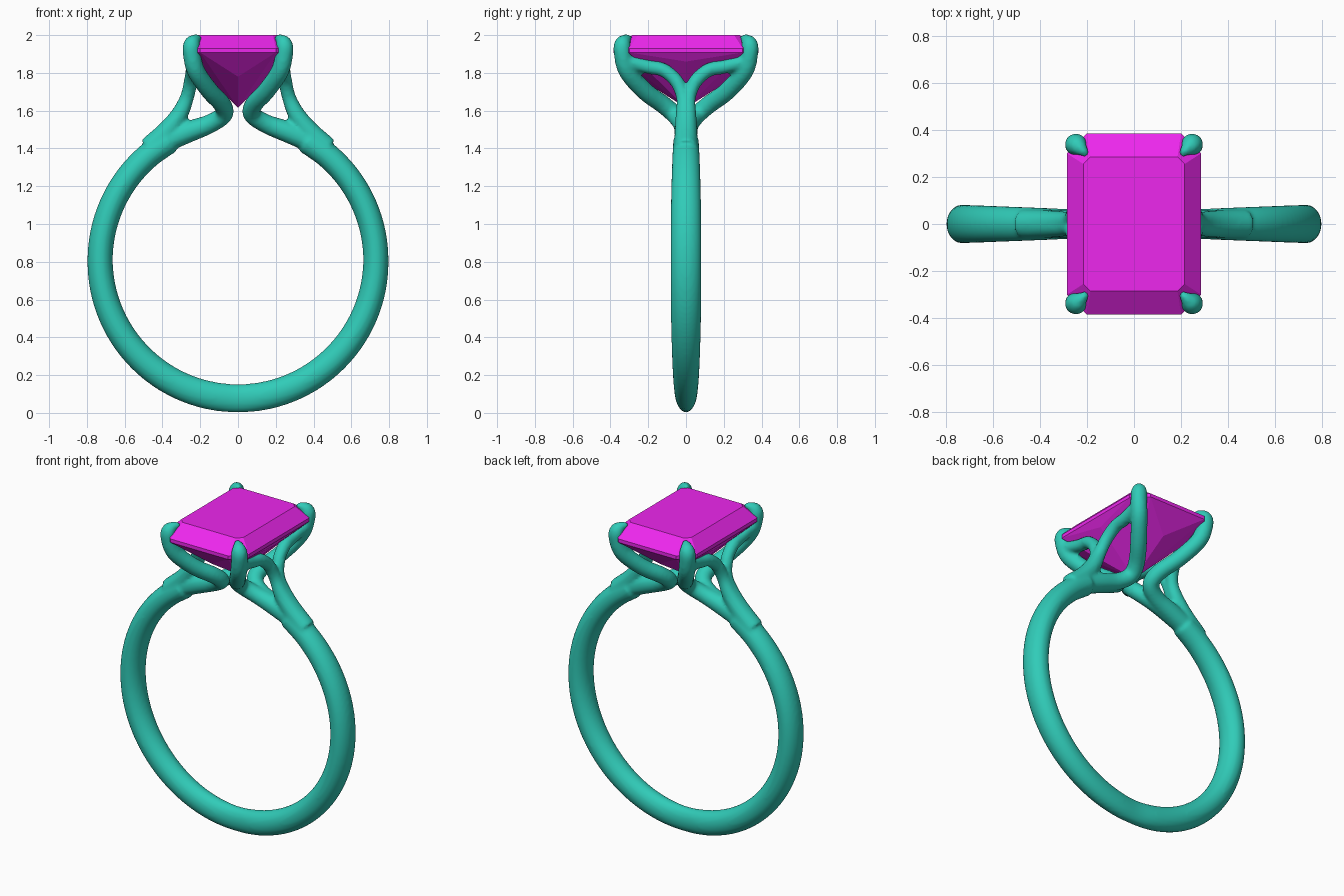
import bpy, bmesh, math
from mathutils import Vector, Matrix

if "Cube" in bpy.data.objects:
    bpy.data.objects.remove(bpy.data.objects["Cube"])


def material(name, color):
    m = bpy.data.materials.new(name)
    m.diffuse_color = color
    m.use_nodes = True
    m.node_tree.nodes["Principled BSDF"].inputs["Base Color"].default_value = m.diffuse_color
    return m


def add_object(name, bm, mat):
    bmesh.ops.recalc_face_normals(bm, faces=bm.faces)
    me = bpy.data.meshes.new(name)
    bm.to_mesh(me)
    bm.free()
    ob = bpy.data.objects.new(name, me)
    bpy.context.collection.objects.link(ob)
    me.materials.append(mat)
    return ob


def spline(pts, sub):
    """Catmull-Rom through points of any dimension."""
    p = [pts[0]] + list(pts) + [pts[-1]]
    out = []
    for i in range(1, len(p) - 2):
        for k in range(sub):
            t = k / sub
            out.append([0.5 * (2 * b + (c - a) * t + (2 * a - 5 * b + 4 * c - d) * t * t
                               + (3 * b - a - 3 * c + d) * t ** 3)
                        for a, b, c, d in zip(p[i - 1], p[i], p[i + 1], p[i + 2])])
    return out + [list(pts[-1])]


def tube(bm, pts, sub=6, segs=24):
    """Sweep an oval; each point is x, y, z, sideways radius, other radius."""
    path = spline(pts, sub)
    pos = [Vector(q[:3]) for q in path]
    side = Vector((0, 1, 0))
    rings = []
    for i, q in enumerate(path):
        t = (pos[min(i + 1, len(pos) - 1)] - pos[max(i - 1, 0)]).normalized()
        side = (side - t * side.dot(t)).normalized()
        up = t.cross(side)
        ring = []
        for k in range(segs):
            a = 2 * math.pi * k / segs
            ring.append(bm.verts.new(pos[i] + side * q[3] * math.cos(a) + up * q[4] * math.sin(a)))
        rings.append(ring)
    for r0, r1 in zip(rings, rings[1:]):
        for k in range(segs):
            j = (k + 1) % segs
            bm.faces.new((r0[k], r0[j], r1[j], r1[k]))
    bm.faces.new(rings[0])
    bm.faces.new(rings[-1])


metal = material("teal_metal", (0.03, 0.60, 0.48, 1))
stone = material("magenta_stone", (0.85, 0.02, 0.85, 1))

bm = bmesh.new()

# Shank: open arc, widest at the sides and narrow at the bottom and top
arc = []
for i in range(31):
    deg = 60 - 10 * i
    a = math.radians(deg)
    s, c = math.sin(a), abs(math.cos(a))
    width = 0.048 + 0.034 * c ** 0.8
    arc.append((0.73 * math.cos(a), 0, 0.807 + 0.73 * s, width, 0.067 + 0.008 * max(0, -s)))
tube(bm, arc, 4, 32)

# Claws: run in under the stone, turn up and grip a corner
claw = [(0.40, 0, 1.43, 0.058), (0.27, 0.005, 1.485, 0.057), (0.15, 0.02, 1.53, 0.050),
        (0.075, 0.06, 1.58, 0.048), (0.085, 0.125, 1.635, 0.048), (0.15, 0.22, 1.705, 0.048),
        (0.222, 0.31, 1.81, 0.048), (0.246, 0.336, 1.91, 0.047), (0.242, 0.334, 1.955, 0.044),
        (0.222, 0.315, 1.978, 0.028), (0.198, 0.293, 1.988, 0.012)]
# Struts: rise from the shoulder and fork sideways to the claws
strut = [(0.47, 0, 1.40, 0.062), (0.38, 0.004, 1.485, 0.056), (0.31, 0.01, 1.58, 0.045),
         (0.27, 0.015, 1.67, 0.037), (0.25, 0.05, 1.755, 0.037), (0.24, 0.12, 1.815, 0.037),
         (0.236, 0.20, 1.832, 0.037), (0.24, 0.31, 1.86, 0.037)]
for sx in (1, -1):
    for sy in (1, -1):
        for path in (claw, strut):
            tube(bm, [(x * sx, y * sy, z, r, r) for x, y, z, r in path])

ring = add_object("ring_band_and_claws", bm, metal)
# Fuse the tubes into one softly blended casting
rm = ring.modifiers.new("fuse", 'REMESH')
rm.mode = 'VOXEL'
rm.voxel_size = 0.011
rm.use_smooth_shade = True
sm = ring.modifiers.new("soften", 'SMOOTH')
sm.factor = 0.5
sm.iterations = 5

# Stone: cut-corner rectangle with table, girdle and keeled underside
bm = bmesh.new()
for hx, hy, cut, z in ((0.215, 0.285, 0.03, 2.0), (0.285, 0.385, 0.085, 1.93),
                       (0.285, 0.385, 0.085, 1.908)):
    for sx in (1, -1):
        for sy in (1, -1):
            bm.verts.new((sx * hx, sy * (hy - cut), z))
            bm.verts.new((sx * (hx - cut), sy * hy, z))
bm.verts.new((0, 0, 1.615))
for s in (1, -1):
    bm.verts.new((0, s * 0.26, 1.78))
    bm.verts.new((s * 0.25, 0, 1.86))
bmesh.ops.convex_hull(bm, input=bm.verts)
bmesh.ops.dissolve_limit(bm, angle_limit=0.01, verts=bm.verts, edges=bm.edges)
add_object("gemstone", bm, stone)
